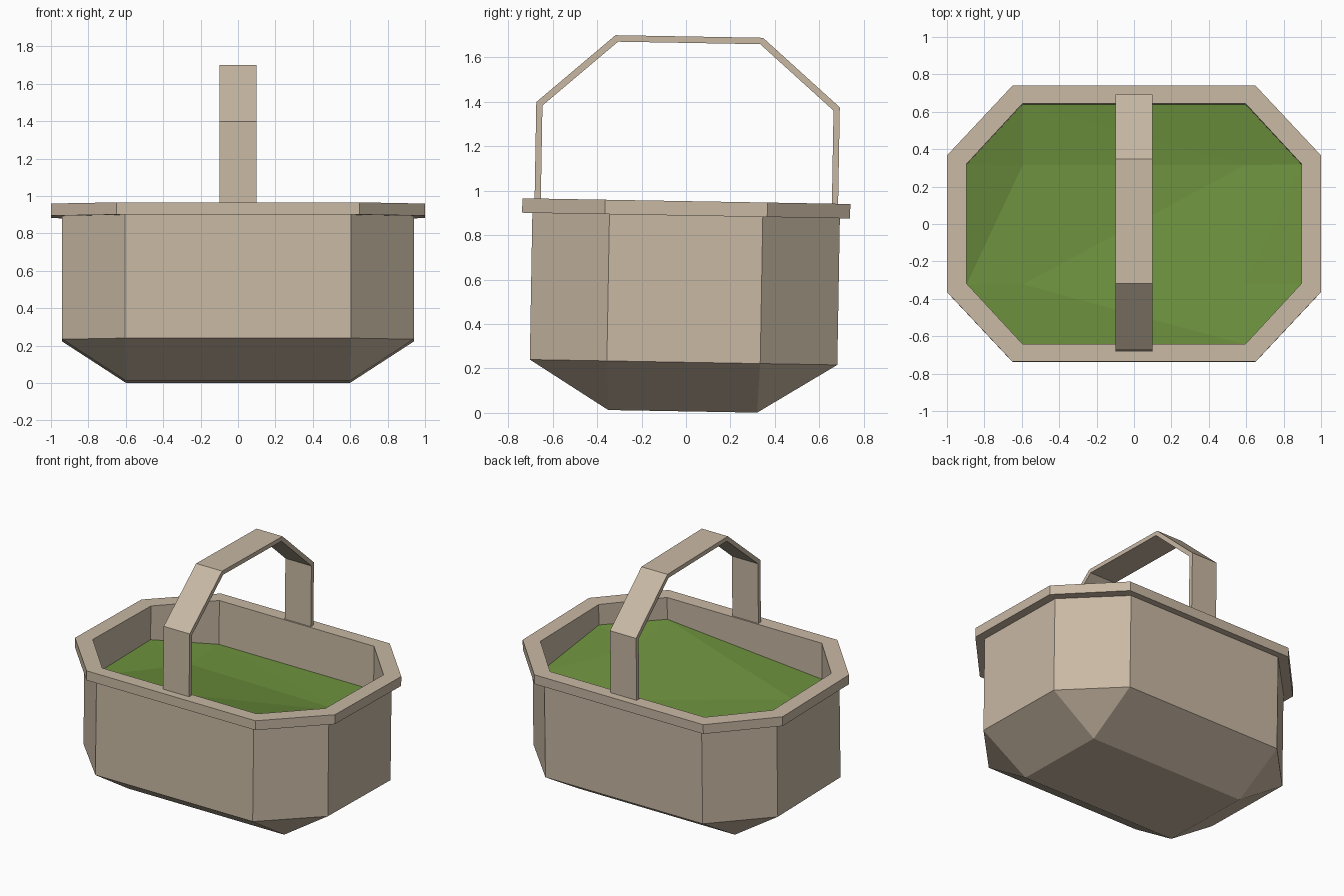
import bpy, bmesh, math
from mathutils import Matrix

if "Cube" in bpy.data.objects:
    bpy.data.objects.remove(bpy.data.objects["Cube"])

# the whole basket leans one degree about x
TILT = Matrix.Translation((0, -0.015, 0)) @ Matrix.Rotation(math.radians(-1), 4, 'X')

def material(name, rgb):
    m = bpy.data.materials.new(name)
    m.diffuse_color = (*rgb, 1)
    m.use_nodes = True
    m.node_tree.nodes["Principled BSDF"].inputs["Base Color"].default_value = m.diffuse_color
    return m

beige = material("beige_wicker", (0.58, 0.48, 0.37))
green = material("green_lining", (0.145, 0.27, 0.045))

def finish(bm, name, mat, recalc=True):
    bmesh.ops.remove_doubles(bm, verts=bm.verts, dist=0.0005)
    if recalc:
        bmesh.ops.recalc_face_normals(bm, faces=bm.faces)
    bm.transform(TILT)
    me = bpy.data.meshes.new(name)
    bm.to_mesh(me)
    bm.free()
    me.materials.append(mat)
    ob = bpy.data.objects.new(name, me)
    bpy.context.collection.objects.link(ob)
    return ob

def octagon(x, y, cx, cy):
    """Counter-clockwise cut-corner rectangle: half sizes and cut points."""
    return [(-cx, -y), (cx, -y), (x, -cy), (x, cy),
            (cx, y), (-cx, y), (-x, cy), (-x, -cy)]

# basket: stacked octagon rings from the base, over the rim, and down inside
bm = bmesh.new()
rings = [
    (0.60, 0.335, 0.60, 0.335, 0.007),    # flat base (corners collapse)
    (0.94, 0.692, 0.605, 0.345, 0.228),   # lower edge of walls
    (0.94, 0.692, 0.605, 0.345, 0.888),   # under the rim
    (1.00, 0.738, 0.65, 0.365, 0.888),    # rim outside
    (1.00, 0.738, 0.65, 0.365, 0.953),
    (0.895, 0.644, 0.595, 0.32, 0.953),   # rim inside
    (0.895, 0.644, 0.595, 0.32, 0.50),    # inner floor under lining
]
loops = [[bm.verts.new((x, y, r[4])) for x, y in octagon(*r[:4])] for r in rings]
for a, b in zip(loops, loops[1:]):
    for i in range(8):
        j = (i + 1) % 8
        bm.faces.new((a[i], a[j], b[j], b[i]))
bm.faces.new(loops[0][::-1])
bm.faces.new(loops[-1])
finish(bm, "basket", beige)

# lining: uneven cloth surface, octagon edge around four inner points
bm = bmesh.new()
edge_z = [0.70, 0.80, 0.81, 0.74, 0.65, 0.65, 0.72, 0.70]
o = [bm.verts.new((x, y, z)) for (x, y), z in
     zip(octagon(0.895, 0.644, 0.595, 0.32), edge_z)]
inner = [(-0.595, -0.32, 0.69), (0.595, -0.32, 0.74),
         (0.595, 0.32, 0.62), (-0.595, 0.32, 0.63)]
L, K, J, I = [bm.verts.new(c) for c in inner]
for f in [(L, K, J), (L, J, I),
          (L, o[0], o[1]), (L, o[1], K), (K, o[1], o[2]),
          (K, o[2], o[3]), (K, o[3], J), (J, o[3], o[4]),
          (J, o[4], o[5]), (J, o[5], I), (I, o[5], o[6]),
          (I, o[6], o[7]), (I, o[7], L), (L, o[7], o[0])]:
    bm.faces.new(f)
finish(bm, "lining", green, recalc=False)

# handle: bent flat strap across the middle
outer = [(-0.683, 0.95), (-0.683, 1.387), (-0.332, 1.694)]
inside = [(-0.655, 0.95), (-0.655, 1.372), (-0.32, 1.665)]
mirror = lambda pts: pts + [(-y, z) for y, z in reversed(pts)]
outer, inside = mirror(outer), mirror(inside)
bm = bmesh.new()
sec = [[bm.verts.new((x, y, z)) for x, (y, z) in
        ((-0.1, p), (0.1, p), (0.1, q), (-0.1, q))]
       for p, q in zip(outer, inside)]
for a, b in zip(sec, sec[1:]):
    for i in range(4):
        j = (i + 1) % 4
        bm.faces.new((a[i], a[j], b[j], b[i]))
bm.faces.new(sec[0][::-1])
bm.faces.new(sec[-1])
finish(bm, "handle", beige)
